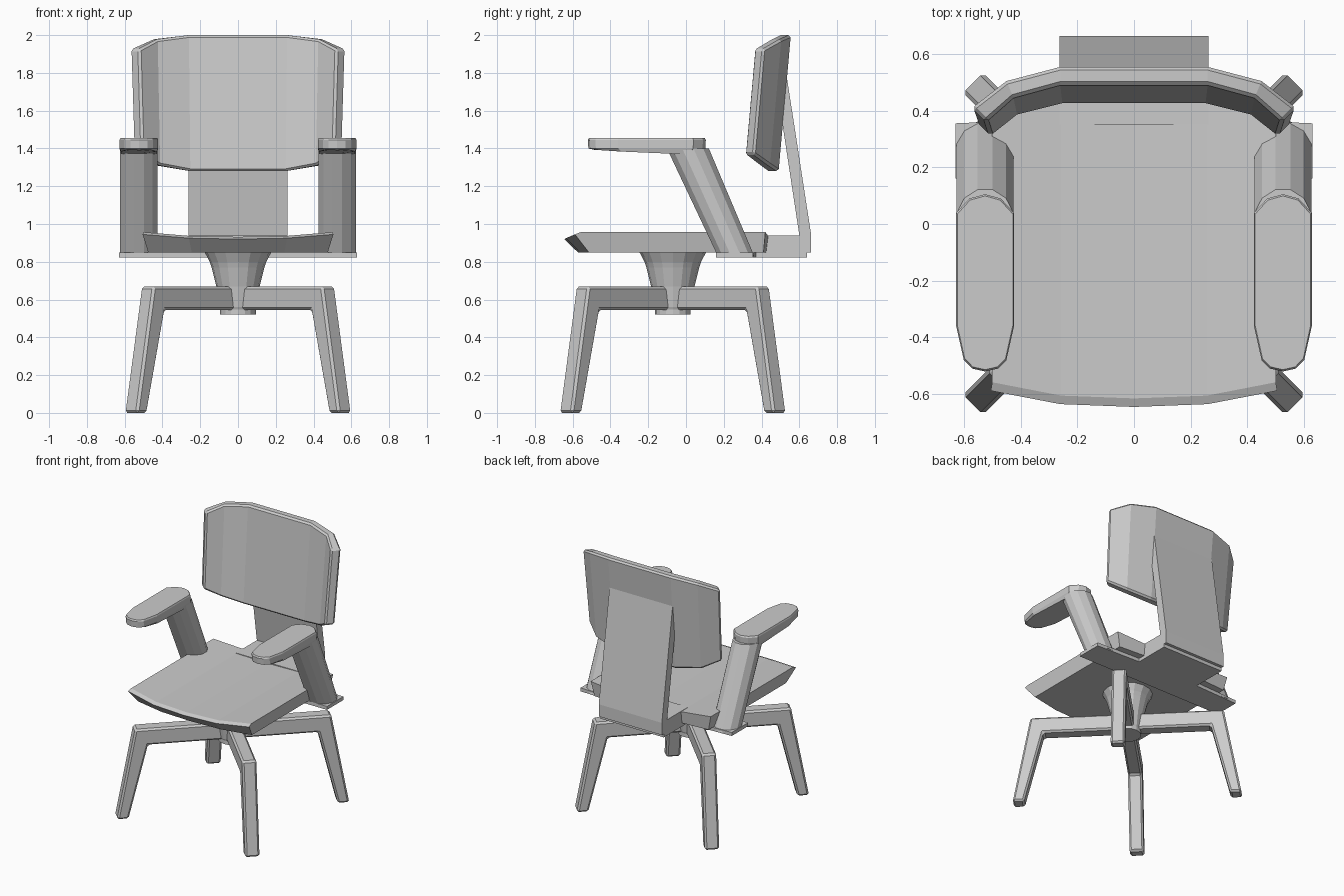
import bpy, bmesh
from math import sin, cos, pi, radians
from mathutils import Matrix

cube = bpy.data.objects.get("Cube")
if cube:
    bpy.data.objects.remove(cube)

grey = bpy.data.materials.new("plain_grey")
grey.use_nodes = True
COLOUR = (0.6, 0.6, 0.6, 1)
grey.diffuse_color = COLOUR
grey.node_tree.nodes["Principled BSDF"].inputs["Base Color"].default_value = COLOUR


def loft(name, rings, bevel=0.0, matrix=None):
    """Skin a row of equal-length point rings and cap both ends."""
    bm = bmesh.new()
    rows = [[bm.verts.new(p) for p in ring] for ring in rings]
    n = len(rows[0])
    for a, b in zip(rows, rows[1:]):
        for i in range(n):
            j = (i + 1) % n
            bm.faces.new((a[i], a[j], b[j], b[i]))
    bm.faces.new(rows[0])
    bm.faces.new(rows[-1])
    if matrix:
        bm.transform(matrix)
    bmesh.ops.recalc_face_normals(bm, faces=bm.faces)
    mesh = bpy.data.meshes.new(name)
    bm.to_mesh(mesh)
    bm.free()
    mesh.materials.append(grey)
    obj = bpy.data.objects.new(name, mesh)
    bpy.context.collection.objects.link(obj)
    if bevel:
        mod = obj.modifiers.new("soft_edges", "BEVEL")
        mod.width = bevel
        mod.segments = 1
        mod.angle_limit = radians(40)
    return obj


def mirrored(stations):
    """Repeat half of the stations on the -x side, running left to right."""
    return [(-1, s) for s in stations[::-1]] + [(1, s) for s in stations]


# Seat: dished across, with an undercut nose and sides
SEAT = [(0, -0.645, 0.44, 0.932), (0.26, -0.635, 0.435, 0.937), (0.505, -0.588, 0.42, 0.957)]
rings = []
for side, (x, front, back, top) in mirrored(SEAT)[:2] + mirrored(SEAT)[3:]:
    x *= side
    rings.append([(x, front, top - 0.012), (x * 0.99, front + 0.03, top), (x * 0.99, back, top),
                  (x * 0.94, back - 0.01, 0.848), (x * 0.94, front + 0.075, 0.848)])
loft("seat", rings)

# Backrest: curved in plan and leaning back
BACK = [(0.26, 0.555, 0.26, 0.49, 2.0, 1.28),
        (0.45, 0.505, 0.425, 0.445, 1.978, 1.31),
        (0.572, 0.41, 0.522, 0.36, 1.925, 1.37)]
rings = []
for side, (xb, yb, xf, yf, top, low) in mirrored(BACK):
    lean = 0.09 * (top - low)
    rings.append([(side * xb, yb, top), (side * xf, yf, top),
                  (side * xf * 0.97, yf - lean, low), (side * xb * 0.97, yb - lean, low)])
loft("backrest", rings, bevel=0.012)

# Bent strap joining seat and backrest
STRAP = [(0.35, 0.848), (0.35, 0.94), (0.6, 0.94), (0.5, 1.6),
         (0.535, 1.77), (0.663, 0.94), (0.663, 0.848)]
loft("back_support", [[(x, y, z) for y, z in STRAP] for x in (-0.263, 0.263)])

# T-shaped plate under the seat
TEE = [(0.63, 0.16), (0.63, 0.355), (0.263, 0.37), (0.263, 0.64)]
outline = TEE + [(-x, y) for x, y in TEE[::-1]]
loft("under_plate", [[(x, y, z) for x, y in outline] for z in (0.822, 0.848)])

# Arms: leaning rounded posts with tapered pads
PAD = [(0.0, 0.105), (0.055, 0.09), (0.102, 0.04), (0.102, -0.36), (0.075, -0.48), (0.045, -0.51)]
pad_outline = PAD + [(0, -0.52)] + [(-x, y) for x, y in PAD[:0:-1]]
for label, side in (("right", -1), ("left", 1)):
    cx = side * 0.525
    rings = []
    for cy, ry, z in ((0.265, 0.1, 0.83), (0.01, 0.115, 1.4)):
        rings.append([(cx + 0.1 * cos(a) / cos(pi / 12), cy + ry * sin(a), z)
                      for a in [(k + 0.5) * pi / 6 for k in range(12)]])
    loft(label + "_arm_post", rings)

    def pad_ring(sx, sy, z, droop=0.0):
        return [(cx + x * sx, -0.2 + (y + 0.2) * sy, z + droop * max(0, -0.1 - y))
                for x, y in pad_outline]
    loft(label + "_arm_pad", [pad_ring(0.93, 0.9, 1.368, 0.06), pad_ring(1, 0.99, 1.4),
                              pad_ring(1, 1, 1.445), pad_ring(0.96, 0.98, 1.455)])

# Turned column under the seat
COLUMN = [(0.095, 0.52), (0.095, 0.548), (0.1, 0.56), (0.115, 0.67),
          (0.14, 0.77), (0.15, 0.80), (0.175, 0.848)]
loft("column", [[(r * cos(k * pi / 8), r * sin(k * pi / 8) - 0.07, z) for k in range(16)]
                for r, z in COLUMN])

# Four bent legs on the diagonals
LEG = [(0.02, 0.668), (0.68, 0.668), (0.805, 0), (0.725, 0), (0.59, 0.545), (0.02, 0.545)]
for k, label in enumerate(("back_left", "back_right", "front_right", "front_left")):
    place = Matrix.Translation((0, -0.07, 0)) @ Matrix.Rotation(pi / 4 + k * pi / 2, 4, "Z")
    loft(label + "_leg", [[(r, y, z) for r, z in LEG] for y in (-0.05, 0.05)],
         bevel=0.013, matrix=place)
